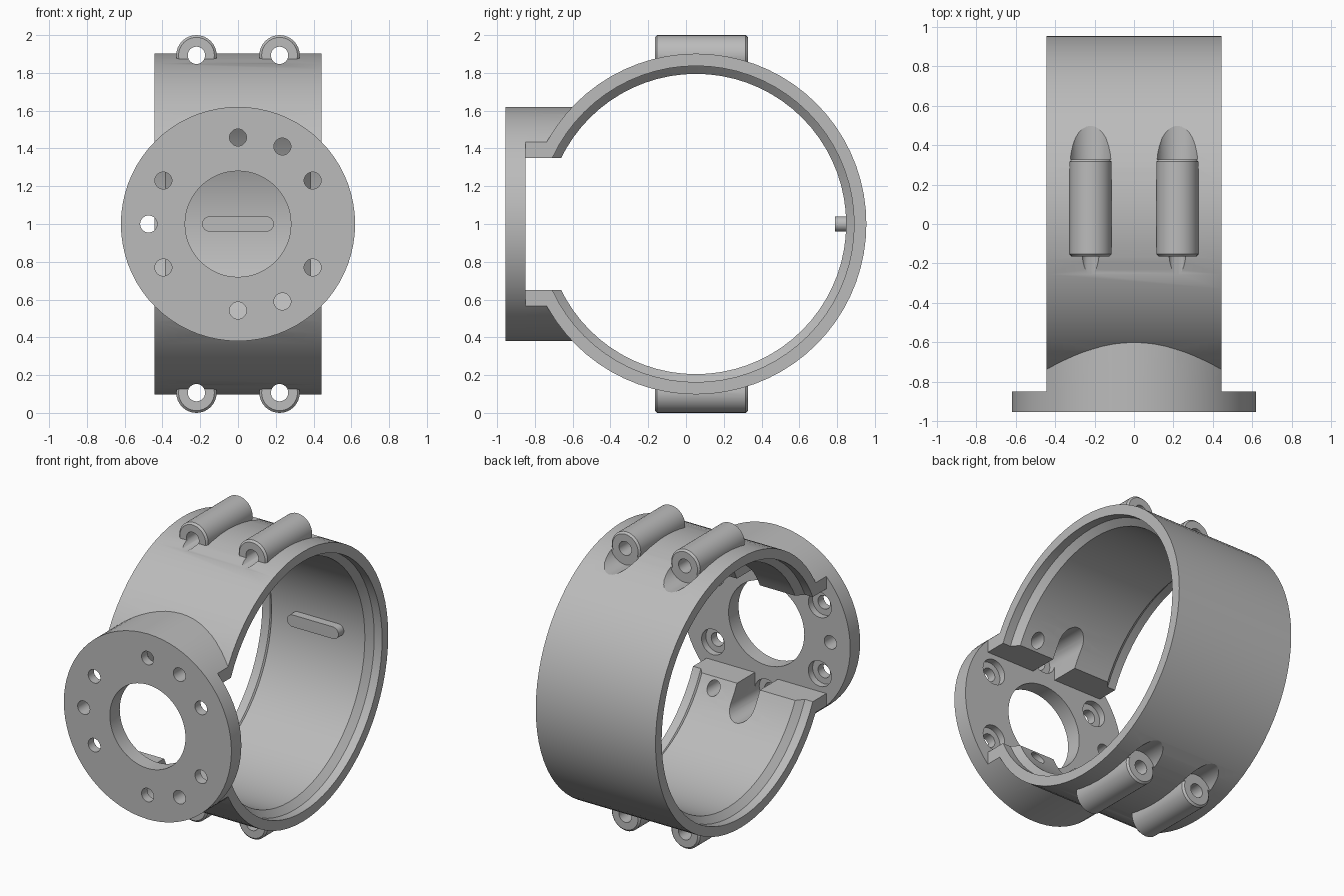
import bpy
import math
from mathutils import Matrix

HALF_W = 0.443                 # half width of the band
CY, CZ = 0.053, 1.0            # band centre
R_OUT = 0.902
FRONT, BACK = -0.955, -0.85    # flange faces
TUBE_X, TUBE_Z, TUBE_R, BORE_R = 0.22, 0.893, 0.107, 0.046
HOLE_R, SINK_R, SINK_Y = 0.045, 0.085, -0.895

if "Cube" in bpy.data.objects:
    bpy.data.objects.remove(bpy.data.objects["Cube"])

grey = bpy.data.materials.new("light_grey")
grey.use_nodes = True
grey.diffuse_color = (0.5, 0.5, 0.5, 1)
grey.node_tree.nodes["Principled BSDF"].inputs["Base Color"].default_value = (0.5, 0.5, 0.5, 1)


def rod(name, x, z, r, y0, y1, sides=32):
    """Cylinder along y, with z measured from the band centre."""
    bpy.ops.mesh.primitive_cylinder_add(vertices=sides, radius=r, depth=y1 - y0)
    ob = bpy.context.object
    ob.name = name
    ob.data.transform(Matrix.Translation((x, (y0 + y1) / 2, CZ + z))
                      @ Matrix.Rotation(math.pi / 2, 4, 'X'))
    return ob


def box(name, x0, x1, y0, y1, z0, z1):
    bpy.ops.mesh.primitive_cube_add(size=1)
    ob = bpy.context.object
    ob.name = name
    ob.data.transform(Matrix.Translation(((x0 + x1) / 2, (y0 + y1) / 2, CZ + (z0 + z1) / 2))
                      @ Matrix.Diagonal((x1 - x0, y1 - y0, z1 - z0, 1)))
    return ob


def lathe_x(name, profile, sides=72):
    """Closed solid turned about the band axis from (x, radius) points."""
    verts, faces, n = [], [], len(profile)
    for i in range(sides):
        a = 2 * math.pi * i / sides
        verts += [(x, CY + r * math.cos(a), CZ + r * math.sin(a)) for x, r in profile]
    for i in range(sides):
        j = (i + 1) % sides
        faces += [(i * n + k, i * n + k + 1, j * n + k + 1, j * n + k) for k in range(n - 1)]
    faces.append([i * n for i in reversed(range(sides))])
    faces.append([i * n + n - 1 for i in range(sides)])
    mesh = bpy.data.meshes.new(name)
    mesh.from_pydata(verts, [], faces)
    ob = bpy.data.objects.new(name, mesh)
    bpy.context.collection.objects.link(ob)
    bpy.context.view_layer.objects.active = ob
    bpy.ops.object.select_all(action='DESELECT')
    ob.select_set(True)
    bpy.ops.object.mode_set(mode='EDIT')
    bpy.ops.mesh.select_all(action='SELECT')
    bpy.ops.mesh.normals_make_consistent(inside=False)
    bpy.ops.object.mode_set(mode='OBJECT')
    return ob


def apply(ob, mod):
    bpy.context.view_layer.objects.active = ob
    bpy.ops.object.modifier_apply(modifier=mod.name)


def combine(ob, other, operation):
    mod = ob.modifiers.new("combine", 'BOOLEAN')
    mod.operation, mod.solver, mod.object = operation, 'EXACT', other
    apply(ob, mod)
    bpy.data.objects.remove(other)


def finish(ob):
    ob.data.materials.clear()
    ob.data.materials.append(grey)
    bpy.ops.object.select_all(action='DESELECT')
    ob.select_set(True)
    bpy.context.view_layer.objects.active = ob
    bpy.ops.object.shade_smooth_by_angle(angle=math.radians(25))


# Band with the trimmed round neck that carries the flange
band = lathe_x("band", [(-HALF_W, R_OUT), (HALF_W, R_OUT)])
neck = rod("neck", 0, 0, 0.62, BACK, 0, 72)
combine(neck, box("trim", -HALF_W, HALF_W, -1, 1, -1, 1), 'INTERSECT')
combine(band, neck, 'UNION')

# Four screw tubes, two on top and two below
corners = [(sx * TUBE_X, sz * TUBE_Z) for sx in (-1, 1) for sz in (-1, 1)]
for x, z in corners:
    tube = rod("tube", x, z, TUBE_R, -0.165, 0.328)
    bevel = tube.modifiers.new("edge", 'BEVEL')
    bevel.width, bevel.limit_method, bevel.angle_limit = 0.012, 'ANGLE', math.radians(60)
    apply(tube, bevel)
    combine(band, tube, 'UNION')

# Bore of the band, wider at both rims with a sloped shoulder
combine(band, lathe_x("bore", [(-0.6, 0.837), (-0.385, 0.837), (-0.345, 0.795),
                               (0.345, 0.795), (0.385, 0.837), (0.6, 0.837)]), 'DIFFERENCE')
combine(band, box("window", -1, 1, BACK - 0.05, -0.2, -0.35, 0.35), 'DIFFERENCE')

# Screw bores and head pockets behind the tubes
for x, z in corners:
    combine(band, rod("screw_bore", x, z, BORE_R, -0.6, 0.7), 'DIFFERENCE')
    combine(band, rod("head_pocket", x, z, TUBE_R + 0.002, 0.328, 0.8), 'DIFFERENCE')

# Mounting flange
flange = rod("flange", 0, 0, 0.62, FRONT, BACK, 72)
combine(flange, rod("centre_hole", 0, 0, 0.28, -1.2, -0.5, 64), 'DIFFERENCE')
sunk = [(sx * 0.395, sz * 0.23) for sx in (-1, 1) for sz in (-1, 1)] + [(0, 0.458), (0, -0.458)]
plain = [(0.235, 0.41), (0.235, -0.41), (-0.473, 0)]
for x, z in sunk + plain:
    combine(flange, rod("hole", x, z, HOLE_R, -1.2, -0.5), 'DIFFERENCE')
for x, z in sunk:
    combine(flange, rod("sink", x, z, SINK_R, SINK_Y, -0.5), 'DIFFERENCE')

# Notches and pin holes through the neck, above and below
for s in (-1, 1):
    combine(band, rod("notch_end", 0, s * 0.458, SINK_R, -0.9, -0.3), 'DIFFERENCE')
    z0, z1 = sorted((s * 0.3, s * 0.458))
    combine(band, box("notch_slot", -SINK_R, SINK_R, -0.9, -0.3, z0, z1), 'DIFFERENCE')
    combine(band, rod("pin_hole", 0.235, s * 0.41, HOLE_R, -0.9, -0.3), 'DIFFERENCE')

# Rounded key on the inside of the back wall
key = box("locating_key", -0.15, 0.15, 0.79, 0.87, -0.04, 0.04)
for s in (-1, 1):
    combine(key, rod("key_end", s * 0.15, 0, 0.04, 0.79, 0.87), 'UNION')

for part in (band, flange, key):
    finish(part)
